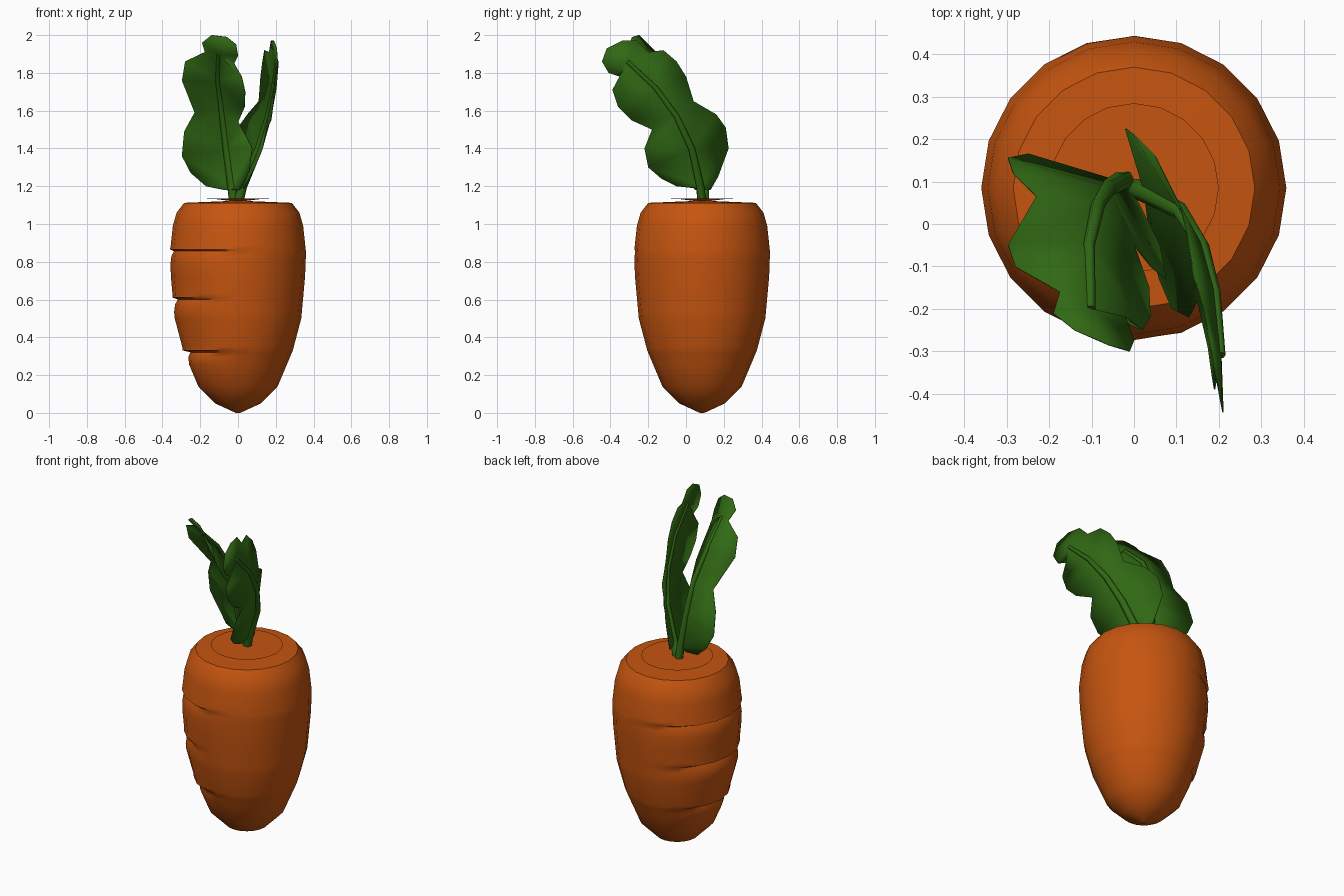
import bpy, bmesh, math
from mathutils import Vector

if "Cube" in bpy.data.objects:
    bpy.data.objects.remove(bpy.data.objects["Cube"])


def material(name, col):
    m = bpy.data.materials.new(name)
    m.diffuse_color = (*col, 1)
    m.use_nodes = True
    m.node_tree.nodes["Principled BSDF"].inputs["Base Color"].default_value = m.diffuse_color
    return m


ORANGE = material("carrot orange", (0.56, 0.09, 0.005))
GREEN = material("leaf green", (0.03, 0.14, 0.007))


def make(name, verts, faces, mat, smooth_angle=None):
    me = bpy.data.meshes.new(name)
    me.from_pydata(verts, [], faces)
    bm = bmesh.new()
    bm.from_mesh(me)
    bmesh.ops.recalc_face_normals(bm, faces=bm.faces)
    bm.to_mesh(me)
    bm.free()
    me.materials.append(mat)
    ob = bpy.data.objects.new(name, me)
    bpy.context.collection.objects.link(ob)
    if smooth_angle:
        bpy.ops.object.select_all(action='DESELECT')
        ob.select_set(True)
        bpy.context.view_layer.objects.active = ob
        bpy.ops.object.shade_smooth_by_angle(angle=math.radians(smooth_angle))
    return ob


def loft(rings):
    """Quads between equal rings, closed by a cap at each end."""
    n = len(rings[0])
    verts = [v for r in rings for v in r]
    faces = [(k * n + i, k * n + (i + 1) % n, (k + 1) * n + (i + 1) % n, (k + 1) * n + i)
             for k in range(len(rings) - 1) for i in range(n)]
    faces += [tuple(range(n)), tuple(range(len(verts) - n, len(verts)))]
    return verts, faces


# Root: 20-sided lathe with three partial creases on the left side
SIDES, CY = 20, 0.085
profile = [(0.012, 0.0), (0.12, 0.05), (0.21, 0.14), (0.29, 0.33), (0.335, 0.5),
           (0.355, 0.72), (0.36, 0.85), (0.345, 0.99), (0.325, 1.06),
           (0.285, 1.112), (0.2, 1.135), (0.12, 1.132), (0.04, 1.122)]
creases = [(0.86, 0.02, 88, 282), (0.605, 0.026, 120, 252), (0.325, 0.034, 130, 262)]


def radius(z):
    for (r0, z0), (r1, z1) in zip(profile, profile[1:]):
        if z0 <= z <= z1:
            return r0 + (r1 - r0) * (z - z0) / (z1 - z0)


rows = [(r, z, None, 0) for r, z in profile
        if all(not -0.05 < z - c[0] < 0.03 for c in creases)]
for c in creases:
    for dz, share in ((0.025, 0), (0.006, -0.1), (-0.004, 1), (-0.03, 0.35), (-0.07, 0)):
        rows.append((radius(c[0] + dz), c[0] + dz, c, share))
rows.sort(key=lambda row: row[1])
rings = []
for r, z, crease, share in rows:
    ring = []
    for i in range(SIDES):
        deg = 360 * i / SIDES
        rr = r
        if crease and crease[2] < deg < crease[3]:
            t = (deg - crease[2]) / (crease[3] - crease[2])
            rr -= crease[1] * share * min(1, 1.5 * math.sin(math.pi * t))
        a = math.radians(deg)
        ring.append((rr * math.cos(a), CY + rr * math.sin(a), z))
    rings.append(ring)
make("root", *loft(rings), ORANGE, 50)


def stem(name, path):
    """Tapered six-sided tube along the path."""
    pts = [Vector(p) for p in path]
    out = []
    for k, p in enumerate(pts):
        d = (pts[min(k + 1, len(pts) - 1)] - pts[max(k - 1, 0)]).normalized()
        u = d.cross(Vector((0, 1, 0.3))).normalized()
        w = d.cross(u)
        r = 0.027 - 0.016 * k / (len(pts) - 1)
        out.append([p + r * (math.cos(a) * u + math.sin(a) * w)
                    for a in (math.tau * i / 6 for i in range(6))])
    make(name, *loft(out), GREEN, 65)


def blade(name, path, outline, tip):
    """Lobed sheet: each half of the outline is stitched to the stem line."""
    mid = [Vector(p) for p in path[1:]]
    edge = [Vector(p) for p in outline]
    verts, faces, m = mid + edge, [], len(mid)
    left = list(range(tip + 1))
    right = list(range(len(edge) - 1, tip - 1, -1))
    for half in (left, right):
        k = 0
        for a, b in zip(half, half[1:]):
            near = min(range(k, m), key=lambda j: (mid[j] - edge[b]).length)
            if b == tip:
                near = m - 1
            faces.append((k, m + a, m + b))
            while k < near:
                faces.append((k, m + b, k + 1))
                k += 1
        if half is left:
            base_left = half[0]
    faces.append((0, m + base_left, m + len(edge) - 1))
    ob = make(name, verts, faces, GREEN, 50)
    mod = ob.modifiers.new("thin", 'SOLIDIFY')
    mod.thickness, mod.offset = 0.003, 0


# Left leaf
left_path = [(-0.02, 0.1, 1.11), (-0.033, 0.1, 1.2), (-0.06, 0.085, 1.4),
             (-0.085, 0.045, 1.6), (-0.106, -0.05, 1.76), (-0.102, -0.2, 1.9)]
left_outline = [
    (-0.07, 0.1, 1.18), (-0.17, 0.13, 1.2), (-0.25, 0.165, 1.27), (-0.297, 0.155, 1.36),
    (-0.285, 0.12, 1.49), (-0.23, 0.065, 1.59), (-0.297, -0.05, 1.76), (-0.28, -0.1, 1.86),
    (-0.175, -0.16, 1.91), (-0.19, -0.21, 1.96), (-0.14, -0.25, 2.0), (-0.06, -0.285, 1.99),
    (-0.01, -0.3, 1.95), (0.0, -0.275, 1.89), (-0.02, -0.22, 1.85), (0.02, -0.25, 1.78),
    (0.038, -0.22, 1.7), (0.035, -0.15, 1.62), (0.0, -0.05, 1.54), (0.04, -0.1, 1.47),
    (0.075, -0.13, 1.4), (0.06, -0.05, 1.28), (0.01, 0.05, 1.18)]
stem("left_stem", left_path)
blade("left_leaf", left_path, left_outline, 11)

# Right leaf
right_path = [(0.0, 0.085, 1.11), (0.025, 0.075, 1.2), (0.11, 0.03, 1.4),
              (0.16, -0.05, 1.57), (0.19, -0.16, 1.72), (0.205, -0.31, 1.86)]
right_outline = [
    (0.04, -0.05, 1.2), (0.06, -0.13, 1.24), (0.09, -0.2, 1.3), (0.13, -0.22, 1.4),
    (0.15, -0.18, 1.5), (0.175, -0.29, 1.55), (0.185, -0.36, 1.62), (0.19, -0.39, 1.71),
    (0.195, -0.35, 1.78), (0.205, -0.41, 1.8), (0.21, -0.445, 1.86), (0.205, -0.42, 1.93),
    (0.19, -0.34, 1.97), (0.175, -0.26, 1.97), (0.165, -0.2, 1.91), (0.14, -0.12, 1.92),
    (0.13, -0.05, 1.86), (0.12, 0.0, 1.78), (0.11, 0.04, 1.65), (0.05, 0.16, 1.58),
    (0.0, 0.21, 1.51), (-0.02, 0.225, 1.4), (0.0, 0.17, 1.25), (0.02, 0.13, 1.18)]
stem("right_stem", right_path)
blade("right_leaf", right_path, right_outline, 11)
